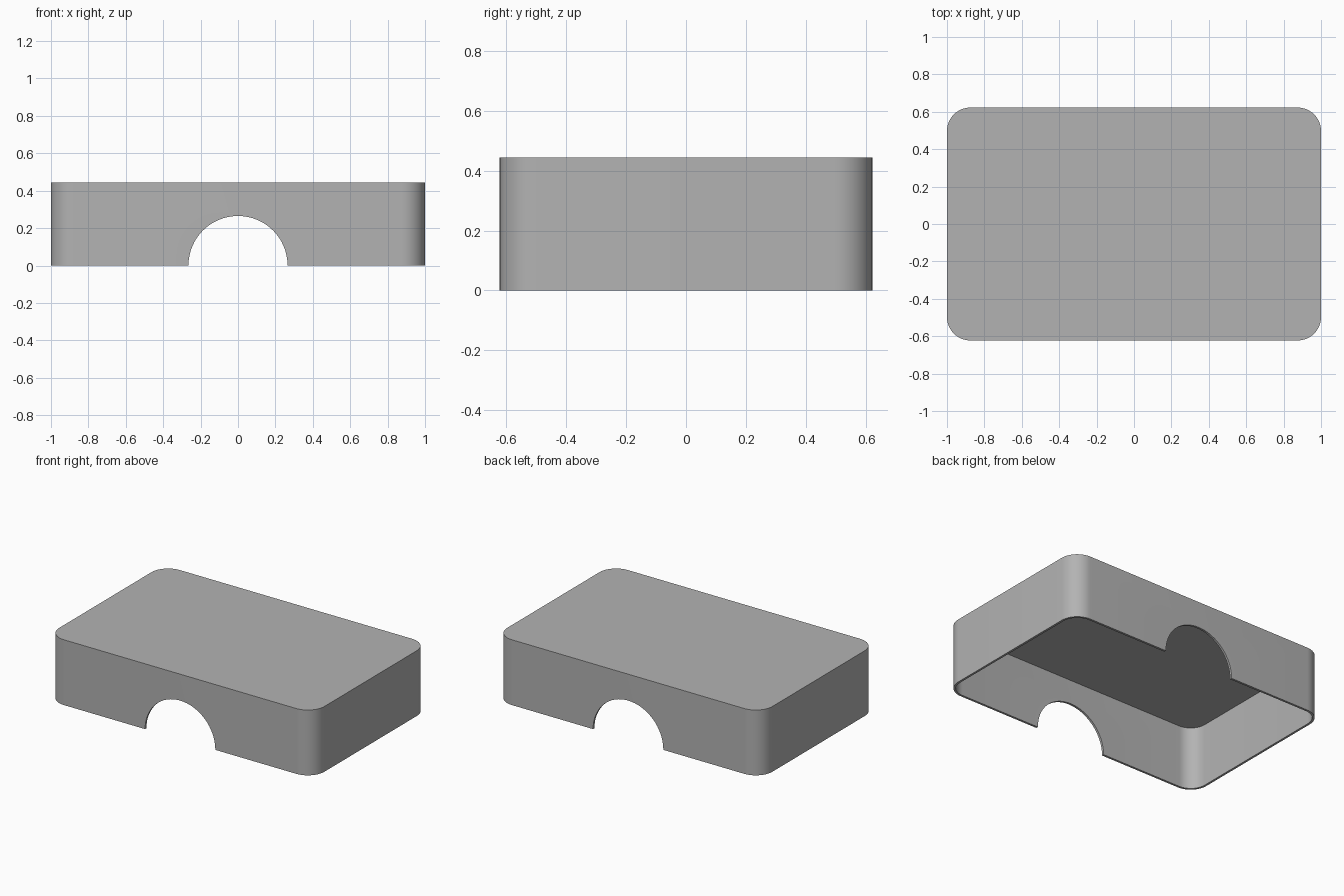
import bpy, bmesh, math

WIDTH, DEPTH, HEIGHT = 2.0, 1.245, 0.445
CORNER, WALL, ARCH = 0.125, 0.015, 0.265

if "Cube" in bpy.data.objects:
    bpy.data.objects.remove(bpy.data.objects["Cube"], do_unlink=True)

# Plain grey plastic
grey = bpy.data.materials.new("grey")
grey.use_nodes = True
color = (0.45, 0.45, 0.45, 1)
grey.diffuse_color = color
grey.node_tree.nodes["Principled BSDF"].inputs["Base Color"].default_value = color

# Box with rounded upright corners and an open underside
bm = bmesh.new()
bmesh.ops.create_cube(bm, size=1)
for v in bm.verts:
    v.co = (v.co.x * WIDTH, v.co.y * DEPTH, (v.co.z + 0.5) * HEIGHT)
upright = [e for e in bm.edges if abs(e.verts[0].co.z - e.verts[1].co.z) > 0.1]
bmesh.ops.bevel(bm, geom=upright, offset=CORNER, segments=12, profile=0.5, affect='EDGES')
bm.normal_update()
bottom = [f for f in bm.faces if f.normal.z < -0.9]
bmesh.ops.delete(bm, geom=bottom, context='FACES_ONLY')
mesh = bpy.data.meshes.new("cover_shell")
bm.to_mesh(mesh)
bm.free()
mesh.materials.append(grey)
shell = bpy.data.objects.new("cover_shell", mesh)
bpy.context.collection.objects.link(shell)

# Cylinder that opens an arch in the front and back walls
bpy.ops.mesh.primitive_cylinder_add(vertices=64, radius=ARCH, depth=DEPTH * 2,
                                    rotation=(math.pi / 2, 0, 0))
cutter = bpy.context.object
cutter.name = "arch_cutter"
cutter.hide_render = True
cutter.data.materials.append(grey)

# Thin wall, then the arched openings
thickness = shell.modifiers.new("wall_thickness", 'SOLIDIFY')
thickness.thickness = WALL
thickness.offset = -1
thickness.use_even_offset = True
openings = shell.modifiers.new("arch_openings", 'BOOLEAN')
openings.operation = 'DIFFERENCE'
openings.solver = 'EXACT'
openings.object = cutter

bpy.ops.object.select_all(action='DESELECT')
shell.select_set(True)
bpy.context.view_layer.objects.active = shell
for name in ("wall_thickness", "arch_openings"):
    bpy.ops.object.modifier_apply(modifier=name)
bpy.data.objects.remove(cutter, do_unlink=True)
bpy.ops.object.shade_smooth_by_angle(angle=math.radians(30))
